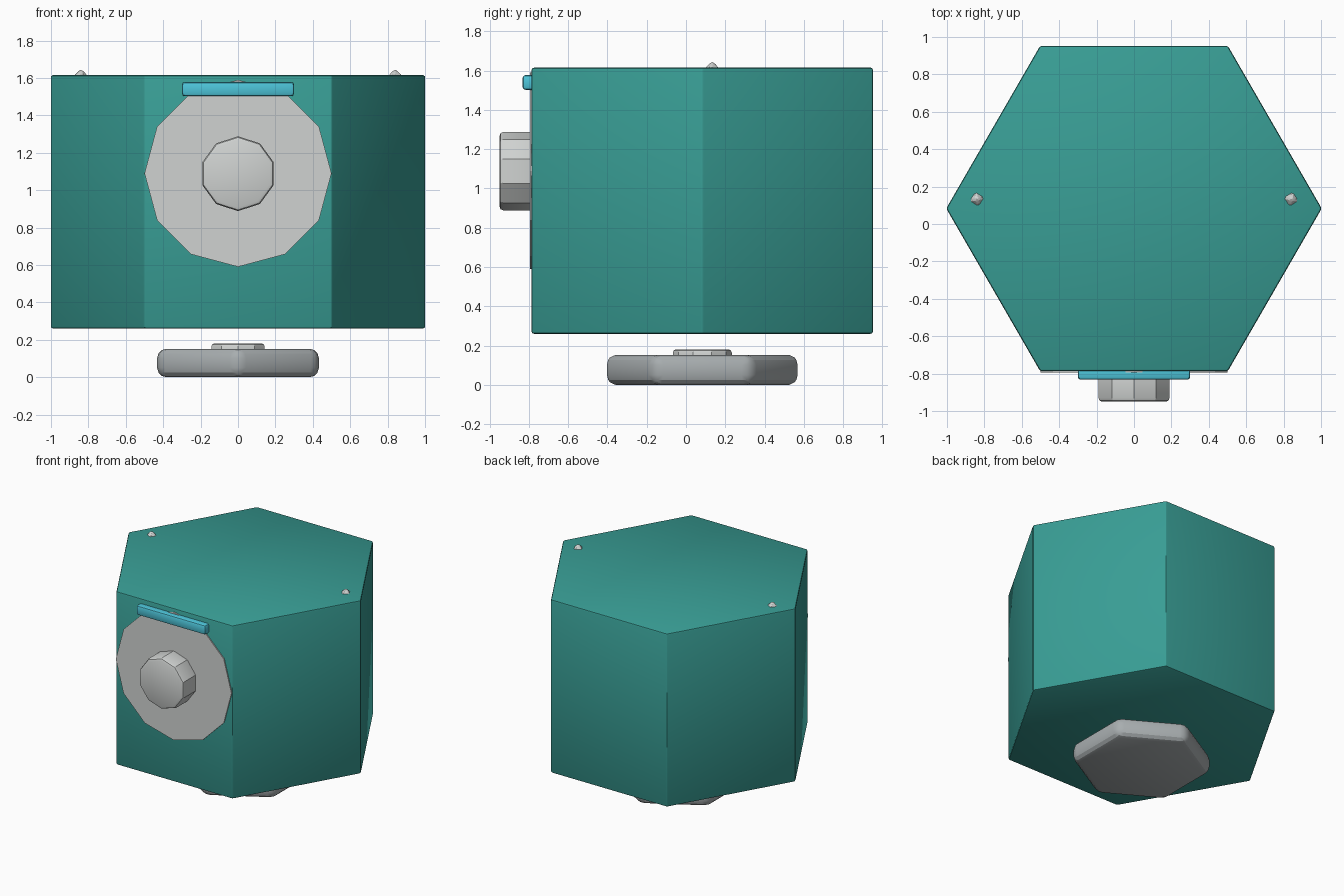
import bpy, math

if "Cube" in bpy.data.objects:
    bpy.data.objects.remove(bpy.data.objects["Cube"])

CY = 0.083  # y of the body axis
FRONT = -0.786  # front wall of the body


def mat(name, rgb):
    m = bpy.data.materials.new(name)
    m.diffuse_color = (*rgb, 1)
    m.use_nodes = True
    m.node_tree.nodes["Principled BSDF"].inputs["Base Color"].default_value = m.diffuse_color
    return m


teal = mat("teal", (0.04, 0.34, 0.30))
light = mat("light grey", (0.63, 0.65, 0.64))
grey = mat("mid grey", (0.39, 0.42, 0.43))
cyan = mat("bright cyan", (0.075, 0.56, 0.70))


def finish(name, material, bevel, segments, limit=True):
    ob = bpy.context.object
    ob.name = name
    ob.data.materials.append(material)
    bpy.ops.object.transform_apply(location=False, rotation=True, scale=True)
    if bevel:
        b = ob.modifiers.new("bevel", 'BEVEL')
        b.width, b.segments = bevel, segments
        b.limit_method = 'ANGLE'
        b.angle_limit = math.radians(50 if limit else 20)
        bpy.ops.object.modifier_apply(modifier="bevel")
    bpy.ops.object.shade_smooth_by_angle(angle=math.radians(25))
    return ob


def prism(name, material, sides, r, depth, loc, rot=(0, 0, 0), bevel=0, segments=2, r2=None):
    bpy.ops.mesh.primitive_cone_add(vertices=sides, radius1=r, radius2=r if r2 is None else r2,
                                    depth=depth, location=loc, rotation=rot)
    return finish(name, material, bevel, segments)


H = math.pi / 2

# hexagonal body with points on +x and -x
prism("body", teal, 6, 1.004, 1.355, (0, CY, 0.9375), (0, 0, H), 0.012, 2)

# rounded hexagonal foot and the short post above it
prism("foot", grey, 6, 0.5, 0.152, (0, CY, 0.076), (0, 0, 0), 0.05, 3)
prism("foot_post", light, 10, 0.15, 0.10, (0, CY, 0.13), (0, 0, 0), 0.015, 2)

# front dial plate and its raised hub
prism("dial_plate", light, 12, 0.5, 0.05, (0, FRONT + 0.016, 1.09), (H, 0, 0))
prism("dial_hub", light, 10, 0.2, 0.2, (0, -0.85, 1.088), (H, 0, 0), 0.02, 2)

# cyan bar above the dial
bpy.ops.mesh.primitive_cube_add(size=1, location=(0, -0.795, 1.54))
bpy.context.object.scale = (0.6, 0.075, 0.075)
finish("top_bar", cyan, 0.015, 2)

# small studs on the top corners
for side, s in (("left", -1), ("right", 1)):
    prism("stud_" + side, light, 4, 0.046, 0.036, (s * 0.84, 0.133, 1.625),
          (0, 0, -s * 0.2), 0.008, 1, r2=0.012)
